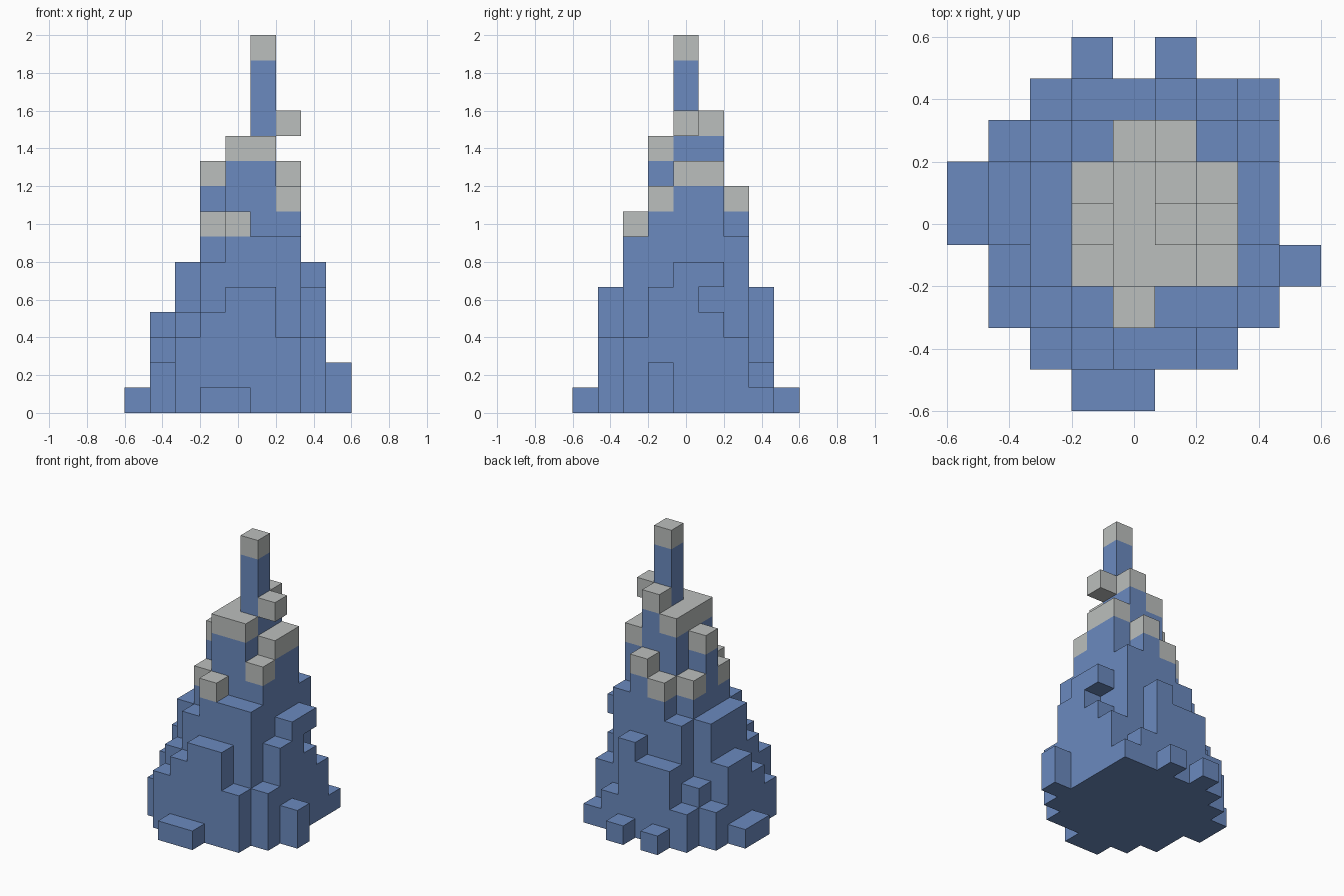
import bpy, bmesh
from mathutils import Vector

cube = bpy.data.objects.get("Cube")
if cube:
    bpy.data.objects.remove(cube, do_unlink=True)

UNIT = 2 / 15          # edge length of one block
SNOW_LINE = 8          # columns this tall or taller carry a grey cap

# Column heights in blocks (hexadecimal), front row first, x to the right
ROWS = """000110000
003455300
024687730
0368bb952
146abfa60
1468bca40
023689730
002445210
000101000""".split()


def make_material(name, color):
    mat = bpy.data.materials.new(name)
    mat.use_nodes = True
    mat.diffuse_color = color
    mat.node_tree.nodes["Principled BSDF"].inputs["Base Color"].default_value = color
    return mat


blue = make_material("slate_blue", (0.147, 0.254, 0.52, 1))
grey = make_material("pale_grey", (0.50, 0.52, 0.51, 1))

# Sort the blocks into the rocky body and the caps
body, caps = set(), set()
for y, row in enumerate(ROWS):
    for x, char in enumerate(row):
        height = int(char, 16)
        for z in range(height):
            is_cap = height >= SNOW_LINE and z == height - 1
            (caps if is_cap else body).add((x, y, z))
body.add((7, 5, 5))    # overhanging ledge
caps.add((6, 4, 11))   # block jutting from the spire
solid = body | caps


def build_blocks(name, cells, mat):
    """Skin a set of blocks, leaving out faces buried between blocks."""
    bm = bmesh.new()
    corners = {}

    def corner(p):
        key = tuple(round(c) for c in p)
        if key not in corners:
            corners[key] = bm.verts.new(((key[0] - 4.5) * UNIT,
                                         (key[1] - 4.5) * UNIT, key[2] * UNIT))
        return corners[key]

    for cell in sorted(cells):
        centre = Vector(cell) + Vector((0.5, 0.5, 0.5))
        for axis in range(3):
            for sign in (-1, 1):
                n = Vector((0, 0, 0))
                n[axis] = sign
                if tuple(int(c) for c in Vector(cell) + n) in solid:
                    continue
                u = Vector((0, 0, 0))
                u[(axis + 1) % 3] = 1
                v = n.cross(u)
                quad = [centre + (n + a * u + b * v) / 2
                        for a, b in ((-1, -1), (1, -1), (1, 1), (-1, 1))]
                bm.faces.new([corner(p) for p in quad])

    mesh = bpy.data.meshes.new(name)
    bm.to_mesh(mesh)
    bm.free()
    mesh.materials.append(mat)
    obj = bpy.data.objects.new(name, mesh)
    bpy.context.collection.objects.link(obj)
    return obj


build_blocks("rock_body", body, blue)
build_blocks("peak_caps", caps, grey)
